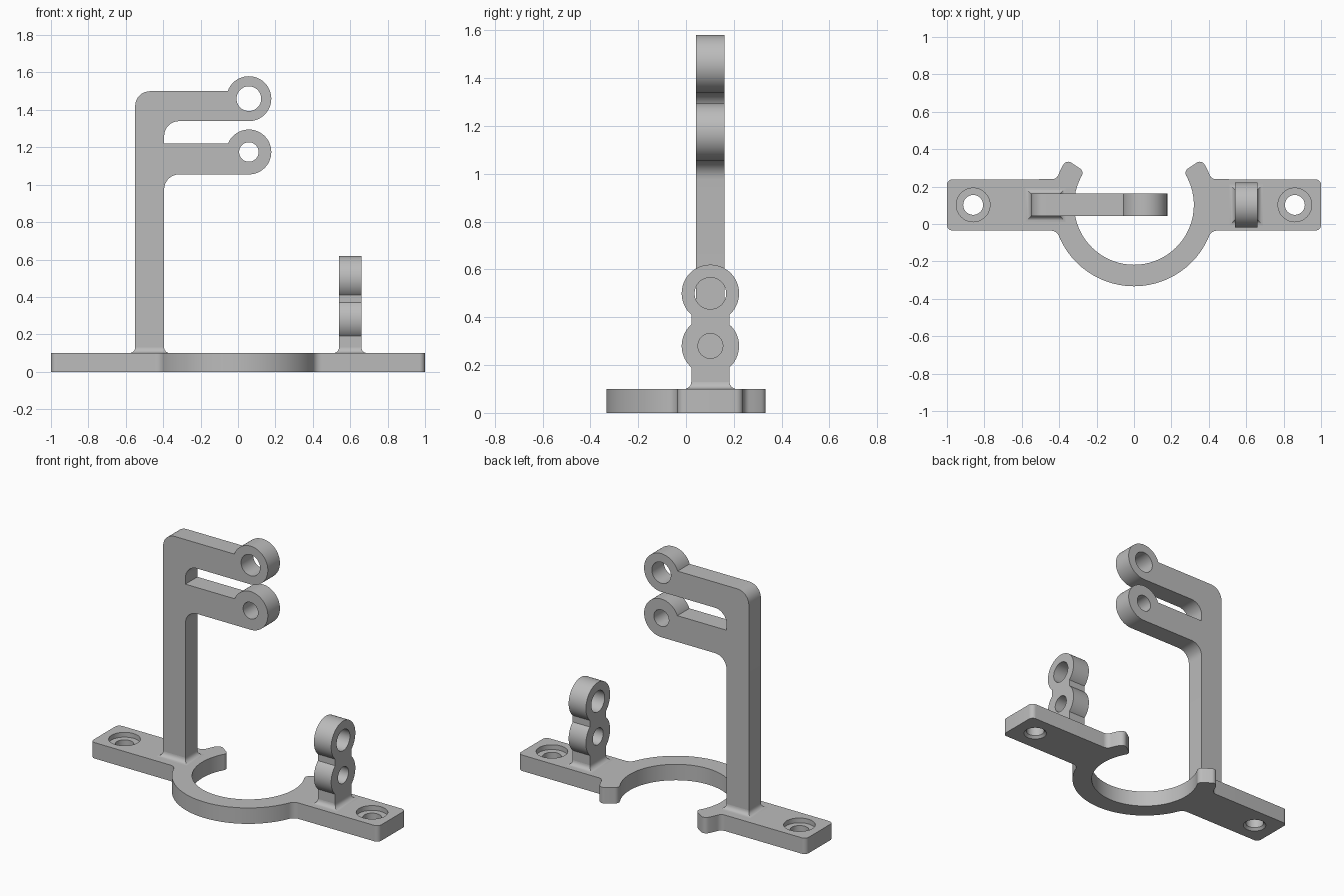
import bpy, bmesh
from math import cos, sin, tan, radians, pi
from mathutils import Matrix, Vector

default = bpy.data.objects.get("Cube")
if default:
    bpy.data.objects.remove(default, do_unlink=True)

grey = bpy.data.materials.new("light_grey")
grey.use_nodes = True
colour = (0.5, 0.5, 0.5, 1)
grey.diffuse_color = colour
grey.node_tree.nodes["Principled BSDF"].inputs["Base Color"].default_value = colour

MID_Y = 0.102                                    # depth shared by ring, post and lug
UPRIGHT_XZ = Matrix.Translation((0, MID_Y, 0)) @ Matrix.Rotation(pi / 2, 4, 'X')
UPRIGHT_YZ = Matrix(((0, 0, 1, 0.6), (1, 0, 0, MID_Y), (0, 1, 0, 0), (0, 0, 0, 1)))


def polar(centre, radius, degrees):
    a = radians(degrees)
    return centre[0] + radius * cos(a), centre[1] + radius * sin(a)


def arc(centre, radius, start, end):
    steps = max(2, round(abs(end - start) / 5))
    return [(*polar(centre, radius, start + (end - start) * i / steps), 0)
            for i in range(steps + 1)]


def rounded(corners, steps=8):
    """Turn (x, y, radius) corners into an outline with filleted corners."""
    out = []
    for i, (x, y, r) in enumerate(corners):
        p = Vector((x, y))
        if not r:
            out.append(p)
            continue
        u = (Vector(corners[i - 1][:2]) - p).normalized()
        v = (Vector(corners[(i + 1) % len(corners)][:2]) - p).normalized()
        half = u.angle(v) / 2
        centre = p + (u + v).normalized() * r / sin(half)
        a, b = p + u * r / tan(half) - centre, p + v * r / tan(half) - centre
        sweep = a.angle_signed(b)                # clockwise positive
        for k in range(steps + 1):
            out.append(centre + Matrix.Rotation(-sweep * k / steps, 2) @ a)
    return out


def finish(name, bm):
    bmesh.ops.recalc_face_normals(bm, faces=bm.faces)
    mesh = bpy.data.meshes.new(name)
    bm.to_mesh(mesh)
    bm.free()
    mesh.materials.append(grey)
    obj = bpy.data.objects.new(name, mesh)
    bpy.context.collection.objects.link(obj)
    return obj


def loft(name, loops, matrix=Matrix()):
    """Skin a stack of (outline, height) loops and cap both ends."""
    bm = bmesh.new()
    rings = [[bm.verts.new(matrix @ Vector((p[0], p[1], h))) for p in outline]
             for outline, h in loops]
    for low, high in zip(rings, rings[1:]):
        for i in range(len(low)):
            bm.faces.new((low[i - 1], low[i], high[i], high[i - 1]))
    bm.faces.new(rings[0])
    bm.faces.new(rings[-1])
    return finish(name, bm)


def smooth(obj):
    bpy.ops.object.select_all(action='DESELECT')
    obj.select_set(True)
    bpy.context.view_layer.objects.active = obj
    bpy.ops.object.shade_smooth_by_angle(angle=radians(30))


def drill(obj, centre, profile, matrix=Matrix()):
    """Cut a turned hole; profile lists (radius, depth position)."""
    cutter = loft("hole_cutter", [(arc(centre, r, 0, 355), h) for r, h in profile], matrix)
    mod = obj.modifiers.new("hole", 'BOOLEAN')
    mod.operation, mod.solver, mod.object = 'DIFFERENCE', 'EXACT', cutter
    bpy.context.view_layer.objects.active = obj
    bpy.ops.object.modifier_apply(modifier=mod.name)
    bpy.data.objects.remove(cutter, do_unlink=True)


# Base plate: open ring with two wings, outlined on one side and mirrored
ring, inner, outer, tip = (0, MID_Y), 0.32, 0.435, 34
half = (arc(ring, outer, -90, -25)
        + [(*polar(ring, outer, -18.4), 0.05), (1, -0.035, 0.03), (1, 0.239, 0.03),
           (*polar(ring, outer, 18.4), 0.04)]
        + arc(ring, outer, 24, 29)
        + [(*polar(ring, outer, tip), 0.03), (*polar(ring, inner, tip), 0.03)]
        + arc(ring, inner, 28, -90))
outline = rounded(half + [(-x, y, r) for x, y, r in half[-2:0:-1]])
base = loft("base_plate", [(outline, 0), (outline, 0.1)])
for side in (-1, 1):
    drill(base, (side * 0.86, MID_Y),
          [(0.085, -0.017), (0.053, 0.015), (0.053, 0.07), (0.09, 0.07), (0.09, 0.12)])
smooth(base)

# Post with two arms ending in eyelets
low_eye, high_eye, eye = (0.058, 1.175), (0.058, 1.46), 0.12
outline = rounded([(-0.55, 0.1, 0), (-0.395, 0.1, 0), (-0.395, 1.055, 0.08)]
                  + arc(low_eye, eye, -90, 158)
                  + [(-0.395, 1.22, 0), (-0.395, 1.34, 0.08)]
                  + arc(high_eye, eye, -90, 160.5)
                  + [(-0.55, 1.5, 0.08)])
post = loft("post_with_arms", [(outline, -0.06), (outline, 0.06)], UPRIGHT_XZ)
drill(post, low_eye, [(0.052, -0.1), (0.052, 0.1)], UPRIGHT_XZ)
drill(post, high_eye, [(0.066, -0.1), (0.066, 0.1)], UPRIGHT_XZ)
smooth(post)

# Short lug with two stacked eyelets
low_eye, high_eye = (0, 0.28), (0, 0.5)
outline = rounded([(0.08, 0.1, 0)] + arc(low_eye, eye, -48.2, 48.2)
                  + arc(high_eye, eye, -48.2, 228.2)
                  + arc(low_eye, eye, 131.8, 228.2) + [(-0.08, 0.1, 0)])
lug = loft("double_eye_lug", [(outline, -0.06), (outline, 0.06)], UPRIGHT_YZ)
drill(lug, low_eye, [(0.052, -0.1), (0.052, 0.1)], UPRIGHT_YZ)
drill(lug, high_eye, [(0.066, -0.1), (0.066, 0.1)], UPRIGHT_YZ)
smooth(lug)

# Concave flared feet where the uprights meet the plate
for name, x, half_x, half_y in (("post_foot", -0.4725, 0.0775, 0.06),
                                ("lug_foot", 0.6, 0.06, 0.08)):
    loops, flare = [], 0.03
    for k in range(7):
        a = pi / 2 * k / 6
        grow = flare * (1 - sin(a))
        w, d = half_x + grow, half_y + grow
        rect = [(x + sx * w, MID_Y + sy * d)
                for sx, sy in ((-1, -1), (1, -1), (1, 1), (-1, 1))]
        loops.append((rect, 0.1 + flare * (1 - cos(a))))
    smooth(loft(name, loops))
